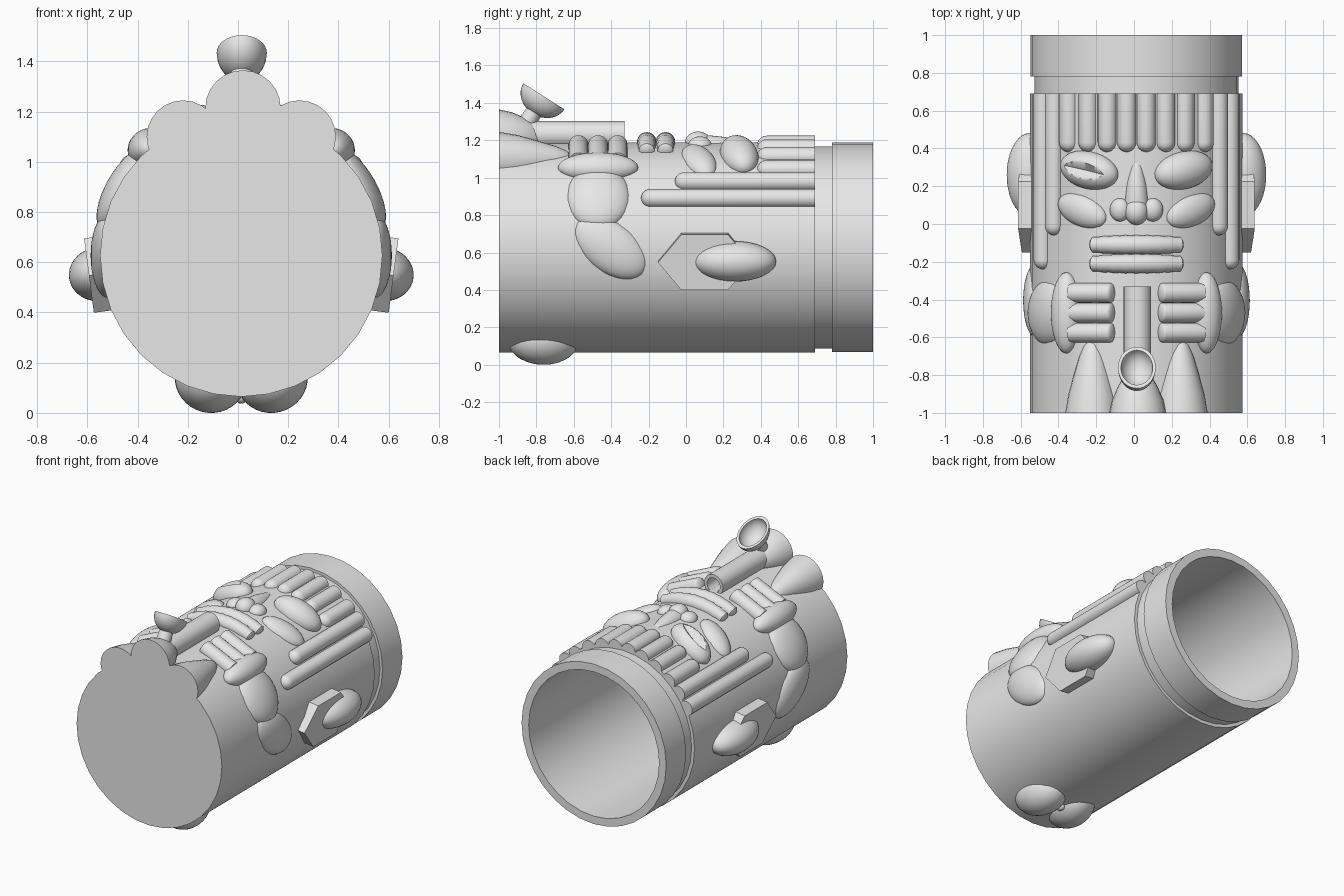
import bpy, bmesh
from math import sin, cos, asin, pi, radians
from mathutils import Matrix, Vector

cube = bpy.data.objects.get("Cube")
if cube:
    bpy.data.objects.remove(cube)

CX, CZ, R = 0.013, 0.627, 0.5625      # mug axis and outer radius
ALONG_Y = Matrix.Rotation(-pi / 2, 4, 'X')
ALONG_X = Matrix.Rotation(pi / 2, 4, 'Y')
SIDES = (("left", 1), ("right", -1))

clay = bpy.data.materials.new("clay grey")
clay.use_nodes = True
clay.diffuse_color = (0.8, 0.8, 0.8, 1)
clay.node_tree.nodes["Principled BSDF"].inputs["Base Color"].default_value = (0.8, 0.8, 0.8, 1)

parts, decor = [], []


def at(x, y, z):
    return Matrix.Translation((x, y, z))


def on_mug(deg, r, y, twist=0):
    """Frame on the mug wall: x around it, y along it, z outward."""
    a = radians(deg)
    return (at(CX + r * sin(a), y, CZ + r * cos(a)) @ Matrix.Rotation(a, 4, 'Y')
            @ Matrix.Rotation(radians(twist), 4, 'Z'))


def scale(x, y, z):
    return Matrix.Diagonal((x, y, z, 1))


def add(name, bm, matrix, trim):
    bm.transform(matrix)
    bmesh.ops.recalc_face_normals(bm, faces=bm.faces)
    mesh = bpy.data.meshes.new(name)
    bm.to_mesh(mesh)
    bm.free()
    mesh.materials.append(clay)
    ob = bpy.data.objects.new(name, mesh)
    bpy.context.collection.objects.link(ob)
    parts.append(ob)
    if trim:
        decor.append(ob)
    return ob


def lathe(name, profile, matrix, steps=24, trim=True, bend=None):
    """Turn (radius, height) points around local z."""
    bm = bmesh.new()
    vs = [bm.verts.new((0, r, t)) for r, t in profile]
    es = [bm.edges.new(pair) for pair in zip(vs, vs[1:])]
    bmesh.ops.spin(bm, geom=vs + es, cent=(0, 0, 0), axis=(0, 0, 1),
                   angle=2 * pi, steps=steps, use_merge=True)
    bmesh.ops.remove_doubles(bm, verts=bm.verts, dist=1e-5)
    if bend:
        bm.transform(ALONG_X)
        for v in bm.verts:
            a, rad = v.co.x / bend, bend + v.co.z
            v.co = Vector((rad * sin(a), v.co.y, rad * cos(a)))
    return add(name, bm, matrix, trim)


def blob(name, matrix, radii, trim=True, u=32, v=18):
    bm = bmesh.new()
    bmesh.ops.create_uvsphere(bm, u_segments=u, v_segments=v, radius=1)
    return add(name, bm, matrix @ scale(*radii), trim)


def capsule(r, length, dome=1.0):
    """Round start at height 0, flat end at the given length."""
    return [(r * sin(i * pi / 12), dome * r * (1 - cos(i * pi / 12))) for i in range(7)] \
        + [(r, length), (0, length)]


def cut(ob, cutter):
    mod = ob.modifiers.new("cut", 'BOOLEAN')
    mod.operation, mod.solver, mod.object = 'DIFFERENCE', 'EXACT', cutter
    cutter.hide_render = True
    cutter.hide_set(True)


# Hollow mug with a groove below the rim
lathe("mug_body", [(0, -1), (R, -1), (R, .69), (.54, .69), (.54, .78), (.56, .78),
                   (.56, 1), (.505, 1), (.505, -.9), (0, -.9)],
      at(CX, 0, CZ) @ ALONG_Y, steps=32, trim=False)

# Fringe
for i in range(8):
    dx = (i - 3.5) * .102
    lathe(f"fringe_strand_{i + 1}", capsule(.052, .31),
          on_mug(0, 0, .38) @ at(dx, 0, (.548 ** 2 - dx ** 2) ** .5) @ ALONG_Y)

# Nose and lips
lathe("nose_bridge", [(0, 0), (.045, .03), (.062, .08), (.065, .13), (.055, .22),
                      (.035, .31), (.018, .36), (0, .38)], on_mug(0, .535, -.01) @ ALONG_Y)
blob("nose_tip", on_mug(0, .56, .065), (.062, .07, .06))
for n, y in (("upper_lip", -.11), ("lower_lip", -.21)):
    ribs = [(0, -.25), (.03, -.245)]
    for k in range(17):
        t = (k - 8) / 8
        ribs.append((.052 - .01 * t * t - .003 * (k % 2), .235 * t))
    ribs += [(.03, .245), (0, .25)]
    lathe(n, ribs, at(CX, y, CZ), bend=.565)

slits = []
for side, s in SIDES:
    # Long side hair
    for n, deg, y in (("front", 51, -.06), ("back", 62, -.24)):
        lathe(f"{side}_{n}_long_strand", capsule(.05, .69 - y),
              on_mug(s * deg, .56, y) @ ALONG_Y)

    # Face
    eye = blob(f"{side}_eye", on_mug(s * 27, .55, .285, s * 12), (.17, .1, .09))
    slit = blob(f"{side}_eye_slit_cutter", on_mug(s * 27, .64, .285, s * 12) @ ALONG_X,
                (.045, .052, .15), False, u=4, v=24)
    slits.append((eye, slit))
    blob(f"{side}_nostril", on_mug(s * 9, .555, .075), (.055, .062, .045))
    blob(f"{side}_cheek", on_mug(s * 32, .54, .07, s * 20), (.155, .085, .06))

    # Ear: six-sided ring with a long lobe
    ear = on_mug(s * 97.5, .5, .1)
    ring = lathe(f"{side}_ear_ring", [(0, 0), (.25, 0), (.25, .112), (0, .112)],
                 ear @ scale(.6, 1, 1) @ scale(1.15, 1, 1), steps=6)
    hole = lathe(f"{side}_ear_hole_cutter", [(0, -.1), (.16, -.1), (.16, .3), (0, .3)],
                 ear @ scale(.7, 1, 1), trim=False)
    slits.append((ring, hole))
    blob(f"{side}_ear_lobe", on_mug(s * 97.5, .57, .26), (.108, .222, .122))

    # Arm
    blob(f"{side}_elbow", on_mug(s * 90, .53, -.405, s * -35), (.135, .225, .07))
    blob(f"{side}_forearm", on_mug(s * 60, .53, -.47), (.19, .175, .08))
    blob(f"{side}_wrist", on_mug(s * 41, .565, -.47), (.085, .215, .078))
    for i in range(3):
        lathe(f"{side}_finger_{i + 1}", capsule(.052, .25, .4),
              on_mug(s * 24, .56, -.365 - .105 * i) @ scale(s, 1, 1)
              @ at(-.12, 0, 0) @ ALONG_X)

    # Lower leaf and rounded seat at the back
    lathe(f"{side}_leaf", [(0, 0), (.145, 0), (.128, .1), (.1, .2), (.07, .3),
                           (.045, .36), (.02, .39), (0, .4)],
          at(CX + s * .232, -1, 1.1) @ ALONG_Y)
    blob(f"{side}_seat", on_mug(s * 166, .505, -.765, s * -8), (.142, .195, .137))

blob("tail_stub", on_mug(180, .565, -.72), (.025, .03, .025))

# Middle leaf
lathe("middle_leaf", [(0, 0), (.15, 0), (.135, .07), (.105, .14), (.065, .21),
                      (.03, .24), (0, .25)], at(.02, -1, 1.215) @ ALONG_Y)

# Pipe: hollow stem, neck and tilted bowl
lathe("pipe_stem", [(0, 0), (.073, 0), (.073, .62), (.05, .62), (.05, .5), (0, .5)],
      at(.018, -.95, 1.23) @ ALONG_Y)
tilt = at(.015, -.76, 1.435) @ Matrix.Rotation(radians(-32.5), 4, 'X')
quarter = [i * pi / 16 for i in range(9)]
cup = [(sin(a), -cos(a)) for a in quarter] + [(.84 * sin(a), -.8 * cos(a)) for a in quarter[::-1]]
lathe("pipe_bowl", cup, tilt @ scale(.1, .13, .11), steps=32)
lathe("pipe_neck", [(0, -.22), (.05, -.22), (.045, -.1), (0, -.1)], tilt)

# Smooth shading with sharp edges kept
bpy.ops.object.select_all(action='DESELECT')
for ob in parts:
    ob.select_set(True)
bpy.context.view_layer.objects.active = parts[0]
bpy.ops.object.shade_smooth_by_angle(angle=radians(35))

# Carve eyes and ears, and keep everything out of the hollow inside
for ob, cutter in slits:
    cut(ob, cutter)
core = lathe("hollow_cutter", [(0, -.96), (.53, -.96), (.53, 1.1), (0, 1.1)],
             at(CX, 0, CZ) @ ALONG_Y, steps=32, trim=False)
for ob in decor:
    cut(ob, core)
